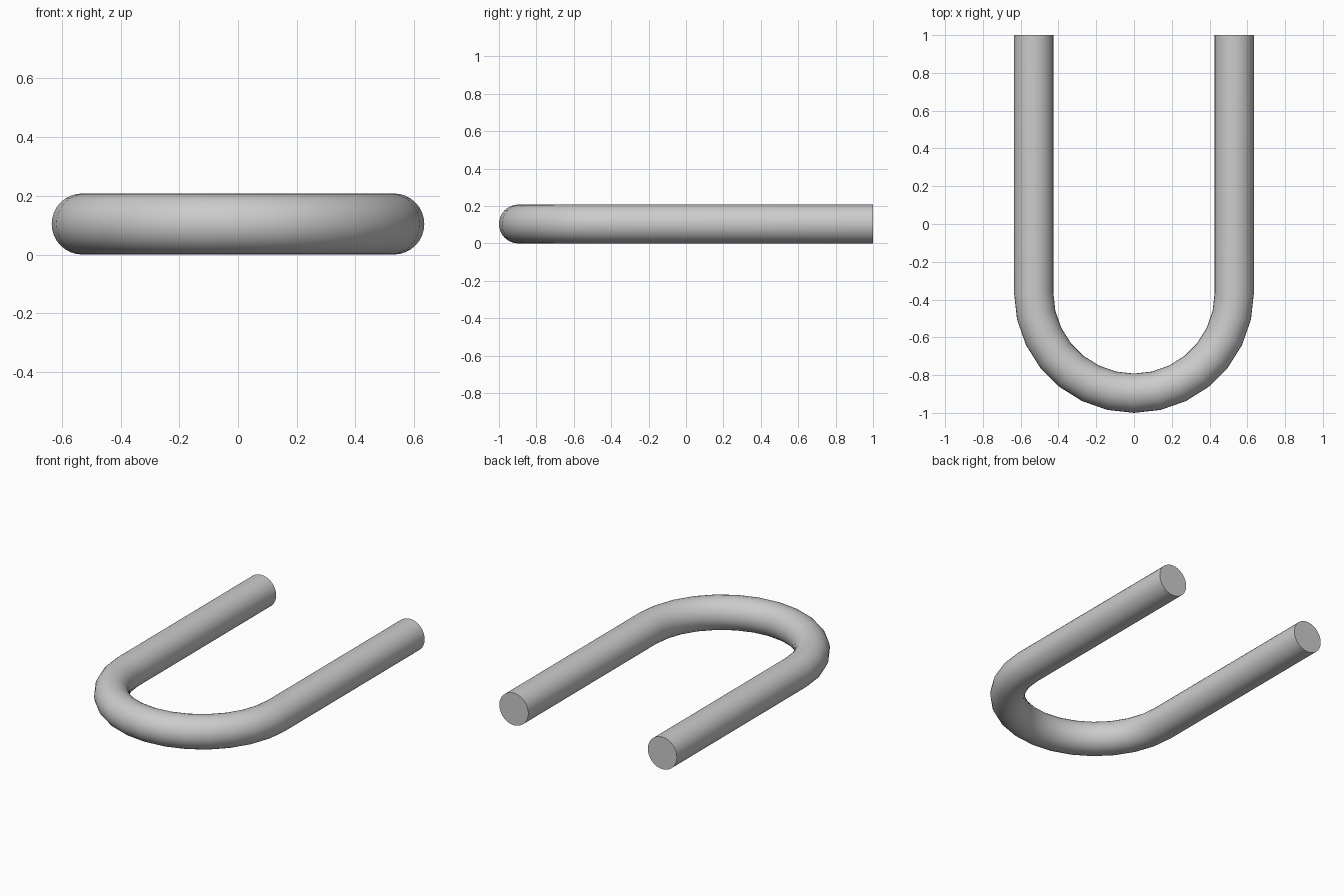
import bpy, bmesh
from math import sin, cos, pi

if "Cube" in bpy.data.objects:
    bpy.data.objects.remove(bpy.data.objects["Cube"])

TUBE = 0.104          # tube radius
BEND = 0.531          # bend centreline radius
SIDES = 32
STEPS = 14            # segments around the half-circle bend
BEND_Y = -1 + BEND + TUBE

# Centreline stations: x, y and the outward direction
stations = [(-BEND, 1.0, -1.0, 0.0)]
for i in range(STEPS + 1):
    a = pi + pi * i / STEPS
    stations.append((BEND * cos(a), BEND_Y + BEND * sin(a), cos(a), sin(a)))
stations.append((BEND, 1.0, 1.0, 0.0))

# Round section swept along the U, with flat end caps
bm = bmesh.new()
rings = []
for x, y, dx, dy in stations:
    ring = []
    for k in range(SIDES):
        t = 2 * pi * k / SIDES
        r = TUBE * cos(t)
        ring.append(bm.verts.new((x + dx * r, y + dy * r, TUBE + TUBE * sin(t))))
    rings.append(ring)
for a, b in zip(rings, rings[1:]):
    for k in range(SIDES):
        n = (k + 1) % SIDES
        bm.faces.new((a[k], a[n], b[n], b[k]))
bm.faces.new(rings[0])
bm.faces.new(rings[-1])
bmesh.ops.recalc_face_normals(bm, faces=bm.faces)

mesh = bpy.data.meshes.new("u_shaped_rod")
bm.to_mesh(mesh)
bm.free()
rod = bpy.data.objects.new("u_shaped_rod", mesh)
bpy.context.collection.objects.link(rod)

# Smooth tube, sharp end caps
bpy.context.view_layer.objects.active = rod
rod.select_set(True)
bpy.ops.object.shade_smooth_by_angle()
